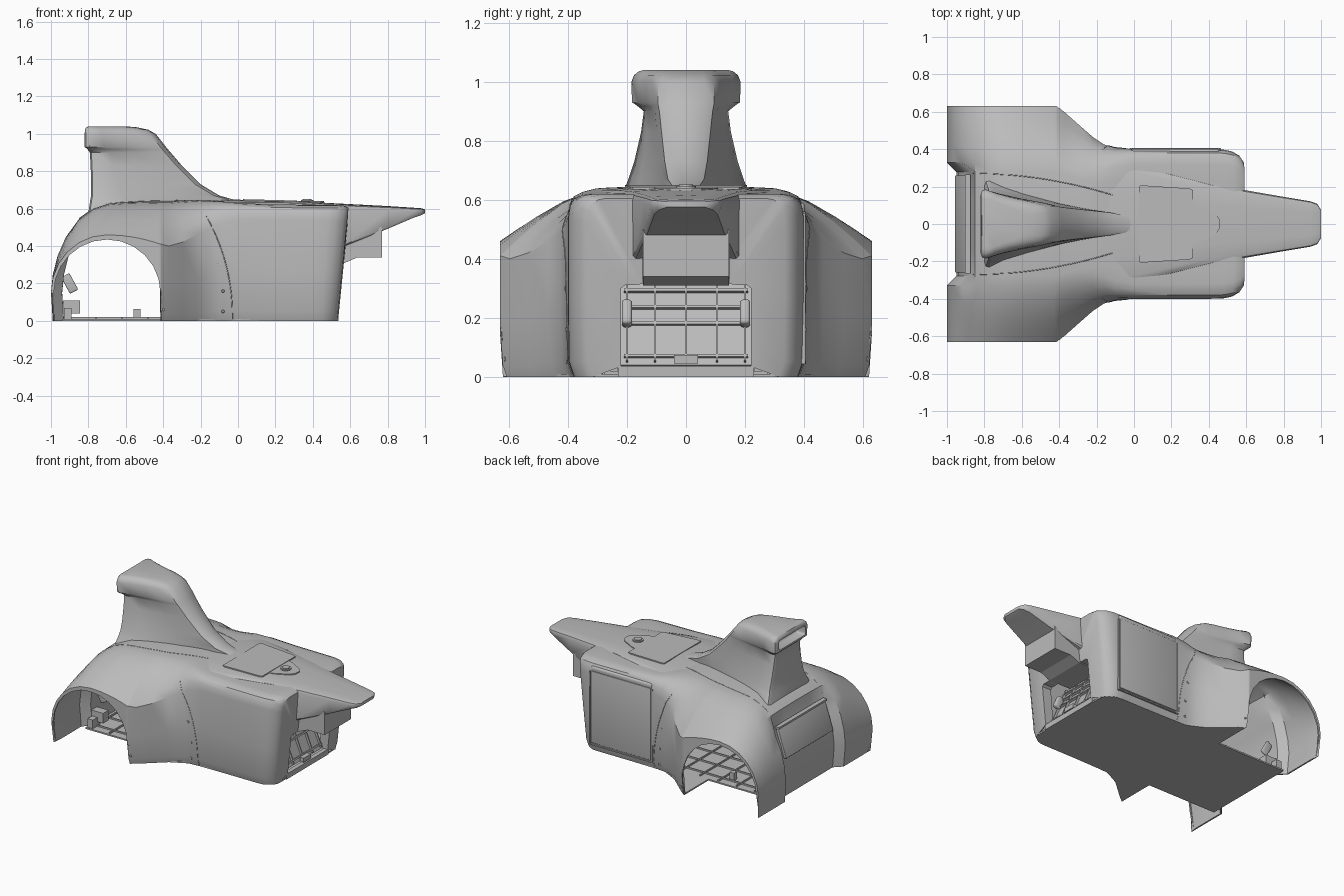
import bpy, bmesh, math
from mathutils import Vector, Matrix

old = bpy.data.objects.get("Cube")
if old:
    bpy.data.objects.remove(old, do_unlink=True)

grey = bpy.data.materials.new("moulded grey")
grey.use_nodes = True
grey.diffuse_color = (0.5, 0.5, 0.5, 1)
grey.node_tree.nodes["Principled BSDF"].inputs["Base Color"].default_value = (0.5, 0.5, 0.5, 1)


def add_object(name, bm):
    bmesh.ops.remove_doubles(bm, verts=bm.verts, dist=0.0005)
    bmesh.ops.recalc_face_normals(bm, faces=bm.faces)
    mesh = bpy.data.meshes.new(name)
    bm.to_mesh(mesh)
    bm.free()
    mesh.materials.append(grey)
    ob = bpy.data.objects.new(name, mesh)
    bpy.context.collection.objects.link(ob)
    return ob


def activate(ob):
    bpy.ops.object.select_all(action='DESELECT')
    ob.select_set(True)
    bpy.context.view_layer.objects.active = ob


def smooth(ob, degrees=35):
    activate(ob)
    bpy.ops.object.shade_smooth_by_angle(angle=math.radians(degrees))


def apply_modifier(ob, kind, **settings):
    mod = ob.modifiers.new(kind.lower(), kind)
    for key, value in settings.items():
        setattr(mod, key, value)
    activate(ob)
    bpy.ops.object.modifier_apply(modifier=mod.name)


def mirrored(half):
    """Half ring ending at the centre line, completed over y = 0."""
    return half + [Vector((p.x, -p.y, p.z)) for p in reversed(half)]


def loft(name, rings, closed=True, caps=True):
    bm = bmesh.new()
    rows = [[bm.verts.new(p) for p in ring] for ring in rings]
    n = len(rows[0])
    for a, b in zip(rows, rows[1:]):
        for i in range(n if closed else n - 1):
            j = (i + 1) % n
            bm.faces.new((a[i], a[j], b[j], b[i]))
    if caps:
        bm.faces.new(rows[0])
        bm.faces.new(rows[-1])
    return add_object(name, bm)


def prism(name, points, axis, low, high):
    """Extrude an outline in the xy plane along z, or in the xz plane along y."""
    place = (lambda p, h: Vector((p[0], p[1], h))) if axis == 'z' else (lambda p, h: Vector((p[0], h, p[1])))
    return loft(name, [[place(p, h) for p in points] for h in (low, high)])


def box(name, size, loc, tilt=0.0, bevel=0.0):
    bm = bmesh.new()
    mat = Matrix.Translation(loc) @ Matrix.Rotation(tilt, 4, 'Y') @ Matrix.Diagonal((*size, 1))
    bmesh.ops.create_cube(bm, size=1, matrix=mat)
    if bevel:
        bmesh.ops.bevel(bm, geom=bm.edges[:], offset=bevel, segments=3, profile=0.5, affect='EDGES')
    ob = add_object(name, bm)
    smooth(ob)
    return ob


def cylinder(name, radius, depth, loc):
    bm = bmesh.new()
    bmesh.ops.create_cone(bm, cap_ends=True, segments=24, radius1=radius, radius2=radius,
                          depth=depth, matrix=Matrix.Translation(loc))
    smooth(add_object(name, bm))


def lerp(a, b, t):
    return a + (b - a) * t


# Body rows: edge (x, z), crown (x, z), half width, boxiness, lower end of the side (x, z)
rows = [((-.99, 0), (-.99, 0), .62, 0, (-.985, 0))]
crown = [(-1, .15), (-.99, .25), (-.965, .35), (-.92, .455), (-.85, .55), (-.77, .605), (-.69, .632),
         (-.62, .638), (-.556, .641), (-.498, .643), (-.453, .645), (-.425, .645), (-.415, .645)]
for i, centre in enumerate(crown):
    c, s = -math.cos(math.pi * i / 12), math.sin(math.pi * i / 12)
    edge = (-.7 + .3 * c, .15 + .31 * s) if i < 7 else (-.7 + .285 * c, .46 - .05 * c * c)
    rows.append((edge, centre, .63, 0, (-.7 + .285 * c, .15 + .285 * s)))
for x, ze, zc, w, blend in (
        (-.41, .41, .645, .627, 0), (-.37, .4, .645, .597, 0), (-.3, .42, .648, .535, .1),
        (-.22, .46, .648, .465, .3), (-.16, .49, .645, .425, .55), (-.1, .52, .64, .408, .8),
        (0, .54, .63, .4, 1), (.2, .54, .622, .4, 1), (.4, .54, .62, .4, 1), (.48, .54, .62, .398, 1),
        (.53, .535, .62, .388, 1), (.57, .53, .615, .365, 1), (.59, .52, .605, .335, 1)):
    rows.append(((x, ze), (x, zc), w, blend, (x, 0)))


def slant(p):
    """Lean the front face back towards the floor."""
    p.x -= .06 * max(0, min(1, (p.x - .4) / .15)) * (1 - p.z / .6)
    return p


fender_y, fender_z = (1, .9, .8, .66, .52, .44, .22, 0), (0, .25, .48, .76, .93, .96, .99, 1)
box_y, box_z = (1, .985, .95, .88, .8, .6, .3, 0), (0, .5, .8, .95, 1, 1, 1, 1)
rings = []
for number, ((xe, ze), (xc, zc), w, blend, (xb, zb)) in enumerate(rows):
    half = []
    for t in (0, .1, .5):
        z = lerp(zb, ze, t)
        half.append(Vector((lerp(xb, xe, t), w - .02 * max(0, 1 - z / .06), z)))
    for i in range(8):
        fy, fz = lerp(fender_y[i], box_y[i], blend), lerp(fender_z[i], box_z[i], blend)
        recess = .05 if number < 5 and i > 4 else 0
        half.append(Vector((lerp(xe, xc, min(1, fz * 1.2)) + recess, w * fy, lerp(ze, zc, fz))))
    rings.append(mirrored([slant(p) for p in half]))

# Front opening, carried on from the front face and turned inwards
opening = [(.22, .035), (.22, .15), (.22, .3), (.205, .312), (.17, .312), (.148, .315),
           (.147, .4), (.147, .47), (.13, .49), (.07, .495), (0, .495)]
for x in (.595, .52):
    rings.append(mirrored([slant(Vector((x, y, z))) for y, z in opening]))
body = loft("body_shell", rings, closed=False, caps=False)
if max(body.data.polygons, key=lambda f: f.center.z).normal.z < 0:
    body.data.flip_normals()
apply_modifier(body, 'SOLIDIFY', thickness=.01, offset=-1)
smooth(body)

# Floor pan with ribs
half_floor = [(-.94, .27), (-.94, .34), (-.41, .34), (-.41, .6), (-.37, .575), (-.22, .445),
              (-.1, .385), (.45, .375), (.5, .35), (.53, .3)]
prism("floor_pan", half_floor + [(x, -y) for x, y in reversed(half_floor)], 'z', 0, .01)
for i in range(7):
    box("floor_cross_rib", (.008, .66, .012), (-.9 + i * .14, 0, .014))
for i in range(5):
    box("floor_long_rib", (.9, .008, .012), (-.47, -.28 + i * .14, .014))

# Air intake tower: z, rear x, front x, rear half width, front half width
tower_rows = [
    (.58, -.8, .03, .24, .04), (.645, -.79, -.01, .205, .05), (.67, -.785, -.1, .195, .068),
    (.73, -.785, -.2, .175, .08), (.83, -.788, -.3, .152, .092), (.9, -.792, -.36, .143, .1),
    (.918, -.805, -.375, .165, .104), (.93, -.82, -.385, .183, .106), (1.0, -.82, -.44, .185, .105),
    (1.022, -.818, -.48, .176, .1), (1.035, -.812, -.54, .16, .09), (1.04, -.8, -.6, .14, .08)]
rings = []
for z, xr, xf, wr, wf in tower_rows:
    half = [(xr, .01), (xr, .85 * wr), (xr + .008, .96 * wr), (xr + .025, wr)]
    half += [(lerp(xr, xf, t), lerp(wr, wf, s)) for t, s in ((.25, .3), (.5, .62), (.75, .88))]
    half += [(xf - .03, .9 * wf), (xf - .008, .6 * wf), (xf, .01)]
    rings.append(mirrored([Vector((x, y, z)) for x, y in half]))
tower = loft("intake_tower", rings)
cutter = box("duct_cutter", (.14, .29, .066), (-.82, 0, .975), bevel=.015)
apply_modifier(tower, 'BOOLEAN', operation='DIFFERENCE', solver='EXACT', object=cutter)
bpy.data.objects.remove(cutter, do_unlink=True)
smooth(tower, 40)

# Nose deck: x, top half width, bottom half width, top z, bottom z
nose_rows = [(-.16, .36, .35, .645, .59), (0, .325, .31, .648, .58), (.2, .272, .25, .643, .57),
             (.4, .22, .2, .635, .5), (.57, .185, .18, .626, .4), (.8, .145, .135, .614, .492),
             (.94, .122, .112, .605, .552), (.98, .108, .098, .602, .565), (1.0, .075, .07, .596, .575)]
rings = []
for x, wt, wb, zt, zb in nose_rows:
    h, drop = min(.02, (zt - zb) / 3), .2 * wt * wt
    half = [(.01, zt), (.5 * wt, zt - .2 * drop), (.85 * wt, zt - .7 * drop), (.96 * wt, zt - drop - .2 * h),
            (wt, zt - drop - h), (wb, zb + .4 * h), (.95 * wb, zb), (.01, zb)]
    rings.append([Vector((x, y, z)) for y, z in half] + [Vector((x, -y, z)) for y, z in reversed(half)])
smooth(loft("nose_deck", rings), 40)
prism("nose_support", [(.4, .31), (.57, .31), (.64, .34), (.77, .34), (.77, .5), (.4, .5)], 'y', -.145, .145)

# Hatch and filler cap on the deck
hatch = [(.01, .2), (.02, .207), (.28, .19), (.3, .18)]
lid = prism("deck_hatch", hatch + [(x, -y) for x, y in reversed(hatch)], 'z', .638, .646)
lid.rotation_euler.y = .025
lid.location.z = .005
surround = [(.31, .11), (.35, .1), (.44, .05), (.46, .02)]
prism("filler_surround", surround + [(x, -y) for x, y in reversed(surround)], 'z', .632, .64)
cylinder("filler_cap_base", .034, .02, (.37, 0, .637))
cylinder("filler_cap", .024, .02, (.37, 0, .642))

# Side door, with its folded top edge and frame
box("side_door", (.46, .01, .5), (.22, .4, .31), bevel=.004)
for x in (-.02, .46):
    box("door_frame_post", (.008, .014, .51), (x, .398, .3))
box("door_frame_sill", (.48, .014, .008), (.22, .398, .047))
box("door_top_edge", (.47, .03, .04), (.22, .387, .57), bevel=.012)

# Rear panel and its trim
box("rear_panel", (.02, .52, .2), (-.916, 0, .36), tilt=.32, bevel=.004)
box("rear_panel_lip", (.03, .53, .014), (-.888, 0, .465))

# Ribbed equipment panel inside the front opening
tilt, centre = -.4, Vector((.43, 0, .185))
turn = Matrix.Rotation(tilt, 3, 'Y')
box("equipment_panel", (.014, .44, .32), centre, tilt)
for z in (-.13, -.01, .05, .11):
    box("panel_cross_rib", (.02, .42, .01), centre + turn @ Vector((.012, 0, z)), tilt)
for y in (-.2, -.105, 0, .105, .2):
    box("panel_upright_rib", (.02, .008, .3), centre + turn @ Vector((.012, y, 0)), tilt)
for side in (-1, 1):
    box("panel_clamp", (.05, .035, .09), centre + turn @ Vector((.03, side * .2, .02)), tilt, .012)
box("panel_latch", (.03, .08, .03), (.52, 0, .06))
box("opening_sill", (.03, .46, .037), (.522, 0, .0185))

# Small brackets behind the wheels
for side in (-1, 1):
    box("rear_bracket", (.09, .06, .07), (-.89, side * .25, .075))
    box("rear_bracket_foot", (.04, .08, .07), (-.91, side * .29, .035))
    box("hinge_arm", (.05, .02, .1), (-.9, side * .22, .2), tilt=-.5, bevel=.008)
    box("floor_post", (.035, .035, .055), (-.54, side * .25, .035))

# Panel seams and screws laid on the shell
bpy.context.view_layer.update()


def seam(name, origins, direction):
    hits = [body.ray_cast(Vector(o), Vector(direction)) for o in origins]
    points = [hit[1] for hit in hits if hit[0]]
    curve = bpy.data.curves.new(name, 'CURVE')
    curve.dimensions = '3D'
    curve.bevel_depth = .0025
    curve.bevel_resolution = 0
    line = curve.splines.new('POLY')
    line.points.add(len(points) - 1)
    for slot, p in zip(line.points, points):
        slot.co = (*p, 1)
    curve.materials.append(grey)
    bpy.context.collection.objects.link(bpy.data.objects.new(name, curve))


steps = [i / 20 for i in range(21)]
for side in (-1, 1):
    seam("side_seam", [(-.03 - .14 * t ** 2.2, side * 2, .01 + .55 * t) for t in steps], (0, -side, 0))
    seam("hood_seam", [(-.86 + .76 * t, side * (.27 - .12 * t ** 2), 2) for t in steps], (0, 0, -1))
    for x, z in ((-.08, .05), (-.08, .16), (-.4, .06), (-.1, .3)):
        hit = body.ray_cast(Vector((x, side * 2, z)), Vector((0, -side, 0)))
        if hit[0]:
            box("screw_head", (.014, .006, .014), hit[1], bevel=.002)
